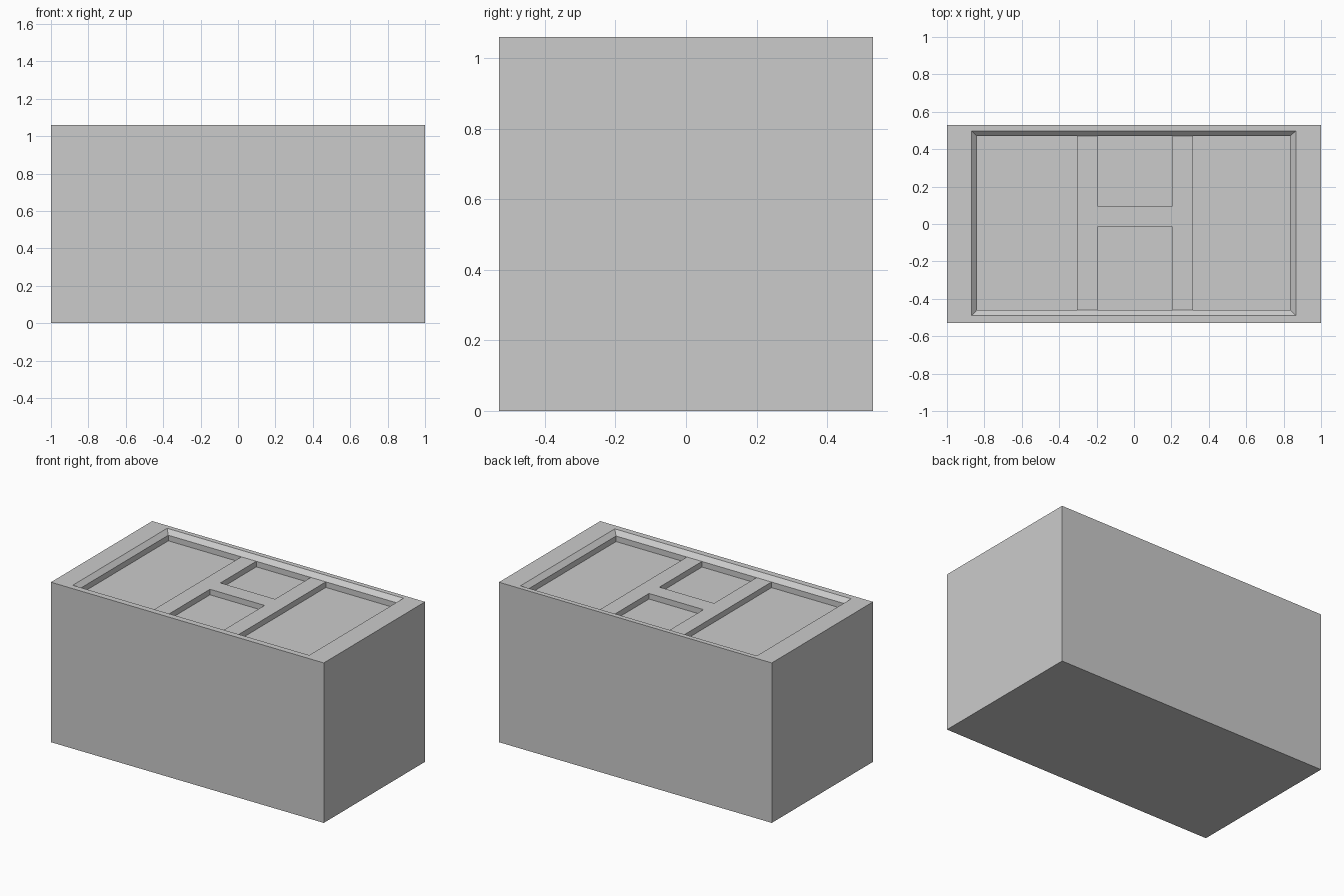
import bpy, bmesh

if "Cube" in bpy.data.objects:
    bpy.data.objects.remove(bpy.data.objects["Cube"])

HX, HY, H = 1.0, 0.53, 1.06
LEDGE, FLOOR = H - 0.028, H - 0.065
X0, X1, Y0, Y1 = -0.84, 0.835, -0.46, 0.47   # inner basin outline


def make_object(name, bm):
    bmesh.ops.recalc_face_normals(bm, faces=bm.faces)
    mesh = bpy.data.meshes.new(name)
    bm.to_mesh(mesh)
    bm.free()
    obj = bpy.data.objects.new(name, mesh)
    bpy.context.collection.objects.link(obj)
    return obj


def ring(bm, points, z):
    return [bm.verts.new((x, y, z)) for x, y in points]


def skin(bm, a, b):
    n = len(a)
    for i in range(n):
        j = (i + 1) % n
        bm.faces.new((a[i], a[j], b[j], b[i]))


def rect(x0, x1, y0, y1):
    return [(x0, y0), (x1, y0), (x1, y1), (x0, y1)]


# Block with a chamfered rim leading down into a shallow basin
bm = bmesh.new()
levels = [
    (rect(-HX, HX, -HY, HY), 0),
    (rect(-HX, HX, -HY, HY), H),
    (rect(-0.868, 0.865, -0.49, 0.498), H),
    (rect(X0, X1, Y0, Y1), LEDGE),
    (rect(X0, X1, Y0, Y1), FLOOR),
]
rings = [ring(bm, pts, z) for pts, z in levels]
for a, b in zip(rings, rings[1:]):
    skin(bm, a, b)
bm.faces.new(rings[0])
bm.faces.new(rings[-1])
make_object("block_with_basin", bm)

# H-shaped divider splitting the basin into four pockets
a, b, c, d = -0.305, -0.195, 0.205, 0.315
e, f = -0.015, 0.095
outline = [(a, Y0), (b, Y0), (b, e), (c, e), (c, Y0), (d, Y0),
           (d, Y1), (c, Y1), (c, f), (b, f), (b, Y1), (a, Y1)]
bm = bmesh.new()
low, top = ring(bm, outline, FLOOR), ring(bm, outline, LEDGE)
skin(bm, low, top)
bm.faces.new(top)
bm.faces.new(low[::-1])
make_object("pocket_divider", bm)
